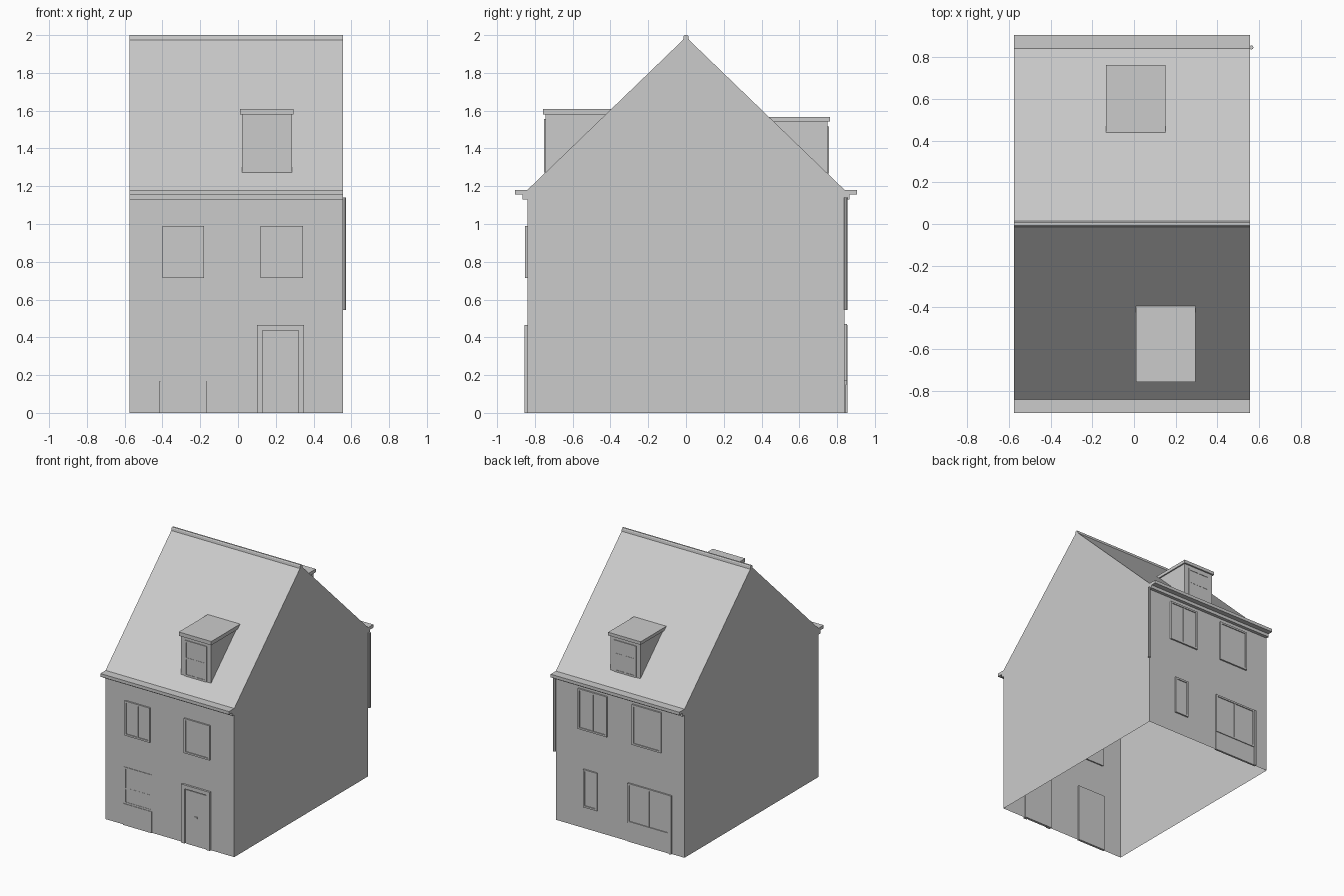
import bpy, bmesh

cube = bpy.data.objects.get("Cube")
if cube:
    bpy.data.objects.remove(cube)

grey = bpy.data.materials.new("plain_grey")
grey.use_nodes = True
GREY = (0.6, 0.6, 0.6, 1)
grey.diffuse_color = GREY
grey.node_tree.nodes["Principled BSDF"].inputs["Base Color"].default_value = GREY

X0, X1 = -0.575, 0.555      # gable walls
WALL = 0.84                 # front and back wall distance
EAVE, APEX = 1.18, 1.99
FRONT, BACK = -1, 1


def finish(name, bm):
    bmesh.ops.recalc_face_normals(bm, faces=bm.faces)
    mesh = bpy.data.meshes.new(name)
    bm.to_mesh(mesh)
    bm.free()
    mesh.materials.append(grey)
    obj = bpy.data.objects.new(name, mesh)
    bpy.context.collection.objects.link(obj)
    return obj


def prism(name, profile, x0, x1, open_bottom=False):
    """Extrude a (y, z) profile along x."""
    bm = bmesh.new()
    face = bm.faces.new([bm.verts.new((x0, y, z)) for y, z in profile])
    geom = bmesh.ops.extrude_face_region(bm, geom=[face], use_keep_orig=True)["geom"]
    moved = [v for v in geom if isinstance(v, bmesh.types.BMVert)]
    bmesh.ops.translate(bm, verts=moved, vec=(x1 - x0, 0, 0))
    bmesh.ops.recalc_face_normals(bm, faces=bm.faces)
    if open_bottom:
        low = [f for f in bm.faces if all(v.co.z < 0.001 for v in f.verts)]
        bmesh.ops.delete(bm, geom=low, context="FACES_ONLY")
    return finish(name, bm)


def box(name, x0, x1, y0, y1, z0, z1):
    return prism(name, [(y0, z0), (y1, z0), (y1, z1), (y0, z1)], x0, x1)


def plate(name, side, x0, x1, z0, z1, out, back=-0.01, plane=WALL):
    """Box lying on a front or back plane, standing out by a given depth."""
    return box(name, x0, x1, side * (plane + back), side * (plane + out), z0, z1)


def window(name, side, x0, x1, z0, z1, mullion=False, transom=None,
           out=0.012, rim=0.014, plane=WALL):
    plate(name + "_pane", side, x0, x1, z0, z1, out * 0.4, plane=plane)
    for tag, a, b in (("left", x0, x0 + rim), ("right", x1 - rim, x1)):
        plate(f"{name}_frame_{tag}", side, a, b, z0, z1, out, 0, plane)
    for tag, a, b in (("bottom", z0, z0 + rim), ("top", z1 - rim, z1)):
        plate(f"{name}_frame_{tag}", side, x0 + rim, x1 - rim, a, b, out, 0, plane)
    if mullion:
        mid = (x0 + x1) / 2
        plate(name + "_mullion", side, mid - rim / 2, mid + rim / 2,
              z0 + rim, z1 - rim, out * 0.8, 0, plane)
    if transom:
        plate(name + "_transom", side, x0 + rim, x1 - rim,
              transom - rim / 2, transom + rim / 2, out * 0.7, 0, plane)


def roof_y(z):
    return WALL * (APEX - z) / (APEX - EAVE)


def dormer(name, side, x0, x1, face, z_top, slab):
    """Flat-roofed dormer whose cheeks run back into the roof slope."""
    sill = APEX - face * (APEX - EAVE) / WALL
    under = z_top - slab
    prism(name + "_cheeks", [(side * face, sill), (side * face, under),
                             (side * roof_y(under), under)], x0, x1)
    prism(name + "_roof", [(side * (face + 0.012), under), (side * (face + 0.012), z_top),
                           (side * roof_y(z_top), z_top), (side * roof_y(under), under)],
          x0 - 0.01, x1 + 0.01)
    window(name + "_window", side, x0 + 0.035, x1 - 0.035, sill, under - 0.025,
           True, sill + 0.14, out=0.006, plane=face)


# House shell, open underneath, and ridge
prism("house_shell", [(-WALL, 0), (-WALL, EAVE), (0, APEX), (WALL, EAVE), (WALL, 0)],
      X0, X1, open_bottom=True)
prism("ridge_cap", [(-0.016, 1.972), (-0.012, 1.994), (-0.006, 2), (0.006, 2),
                    (0.012, 1.994), (0.016, 1.972)], X0, X1)

# Stepped eaves cornices
for side, tag in ((FRONT, "front"), (BACK, "back")):
    steps = [(WALL - 0.01, 1.13), (0.865, 1.13), (0.865, 1.155), (0.905, 1.155),
             (0.905, EAVE), (WALL - 0.01, EAVE)]
    prism(tag + "_cornice", [(side * y, z) for y, z in steps], X0, X1)

# Dormers
dormer("front_dormer", FRONT, 0.02, 0.285, 0.745, 1.61, 0.03)
dormer("back_dormer", BACK, -0.125, 0.14, 0.75, 1.567, 0.025)

# Upper windows
window("front_upper_window_a", FRONT, -0.4, -0.18, 0.715, 0.99, True)
window("front_upper_window_b", FRONT, 0.12, 0.345, 0.715, 0.99)
window("back_upper_window_a", BACK, 0.1, 0.355, 0.78, 1.1, True)
window("back_upper_window_b", BACK, -0.375, -0.12, 0.78, 1.1)

# Front ground floor window with panel below
window("front_shop_window", FRONT, -0.41, -0.165, 0.17, 0.46, transom=0.29, out=0.004)
plate("front_window_panel", FRONT, -0.415, -0.165, 0, 0.17, 0.008)

# Front door
for tag, a, b, z0 in (("left", 0.1, 0.13, 0), ("right", 0.32, 0.35, 0),
                      ("top", 0.13, 0.32, 0.435)):
    plate("door_frame_" + tag, FRONT, a, b, z0, 0.465, 0.016)
plate("door_leaf", FRONT, 0.13, 0.32, 0, 0.435, 0.004)
plate("door_panel", FRONT, 0.14, 0.312, 0, 0.428, 0.009, 0)
plate("door_letterbox", FRONT, 0.21, 0.24, 0.225, 0.235, 0.014, 0)

# Back ground floor openings
window("back_small_window", BACK, 0.187, 0.31, 0.17, 0.47)
window("back_wide_window", BACK, -0.45, -0.08, 0.15, 0.465, True)
plate("back_window_panel", BACK, -0.45, -0.08, 0, 0.15, 0.006)
plate("back_window_post", BACK, -0.465, -0.45, 0, 0.465, 0.014)

# Downpipe at the back corner
bm = bmesh.new()
bmesh.ops.create_cone(bm, cap_ends=True, segments=8, radius1=0.01, radius2=0.01, depth=0.595)
bmesh.ops.translate(bm, verts=bm.verts, vec=(0.562, 0.846, 0.8425))
finish("downpipe", bm)
